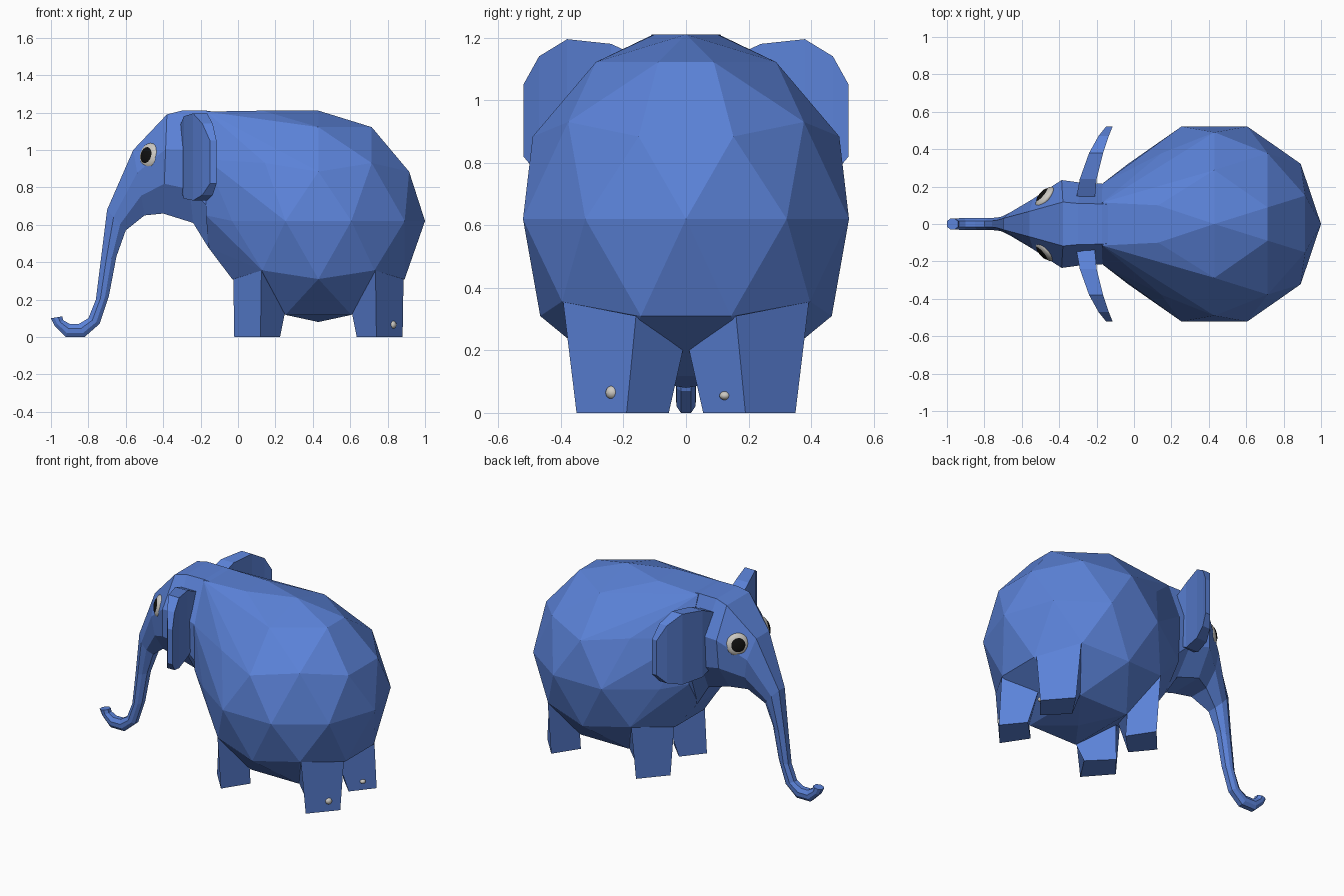
import bpy, bmesh
from mathutils import Vector

if "Cube" in bpy.data.objects:
    bpy.data.objects.remove(bpy.data.objects["Cube"])


def material(name, color):
    m = bpy.data.materials.new(name)
    m.diffuse_color = (*color, 1)
    m.use_nodes = True
    m.node_tree.nodes["Principled BSDF"].inputs["Base Color"].default_value = m.diffuse_color
    return m


BLUE = material("blue", (0.105, 0.225, 0.69))
GREY = material("eye_grey", (0.6, 0.58, 0.54))
BLACK = material("black", (0.005, 0.005, 0.005))


def finish(name, bm, mat):
    bmesh.ops.recalc_face_normals(bm, faces=bm.faces)
    me = bpy.data.meshes.new(name)
    bm.to_mesh(me)
    bm.free()
    ob = bpy.data.objects.new(name, me)
    bpy.context.collection.objects.link(ob)
    me.materials.append(mat)
    return ob


def loft(name, rings, mat):
    """Skin equal-length rings of points and cap both ends."""
    bm = bmesh.new()
    vs = [[bm.verts.new(p) for p in r] for r in rings]
    n = len(rings[0])
    for a, b in zip(vs, vs[1:]):
        for i in range(n):
            j = (i + 1) % n
            bm.faces.new((a[i], a[j], b[j], b[i]))
    bm.faces.new(vs[0])
    bm.faces.new(vs[-1])
    return finish(name, bm, mat)


def ball(name, loc, scale, mat, normal=None):
    """Flattened smooth sphere whose local z follows the normal."""
    bpy.ops.mesh.primitive_uv_sphere_add(segments=20, ring_count=12, location=loc)
    ob = bpy.context.object
    ob.name = name
    ob.scale = scale
    if normal:
        ob.rotation_euler = Vector(normal).to_track_quat('Z', 'Y').to_euler()
    bpy.ops.object.shade_smooth()
    ob.data.materials.append(mat)
    return ob


# Body: half a faceted ball mirrored in y, hulled with the back ridge and neck ring
src = bmesh.new()
bmesh.ops.create_icosphere(src, subdivisions=2, radius=1)
half = [(0.43 - v.co.y * 0.57, v.co.x * 0.548, max(0.62 + v.co.z * 0.59, 0.08))
        for v in src.verts if v.co.x > -0.001]
src.free()
half += [(0.13, 0.10, 1.21), (-0.17, 0.115, 1.205), (-0.17, 0.215, 0.95),
         (-0.17, 0.21, 0.65), (-0.16, 0.10, 0.48)]
bm = bmesh.new()
for x, y, z in half:
    bm.verts.new((x, y, z))
    if y > 0.01:
        bm.verts.new((x, -y, z))
hull = bmesh.ops.convex_hull(bm, input=bm.verts[:])
loose = [v for v in bm.verts if not v.link_faces]
bmesh.ops.delete(bm, geom=loose, context='VERTS')
finish("body", bm, BLUE)

# Head and trunk: one skin; top x, top z, bottom x, bottom z, half width
sections = [
    (-0.10, 1.20, -0.10, 0.45, 0.20),
    (-0.17, 1.21, -0.16, 0.48, 0.215),
    (-0.30, 1.21, -0.24, 0.61, 0.22),
    (-0.38, 1.19, -0.40, 0.66, 0.235),
    (-0.56, 1.00, -0.50, 0.65, 0.135),
    (-0.70, 0.68, -0.60, 0.57, 0.06),
    (-0.735, 0.40, -0.65, 0.43, 0.04),
    (-0.76, 0.20, -0.69, 0.22, 0.034),
    (-0.80, 0.10, -0.74, 0.07, 0.032),
    (-0.85, 0.07, -0.82, 0.00, 0.032),
    (-0.90, 0.07, -0.92, 0.00, 0.032),
    (-0.935, 0.09, -0.98, 0.06, 0.03),
    (-0.94, 0.11, -1.00, 0.10, 0.03),
]
profile = [(0.5, 1), (1, 0.3), (0.95, -0.4), (0.5, -1)]
profile += [(-w, t) for w, t in reversed(profile)]
rings = []
for tx, tz, bx, bz, hw in sections:
    rings.append([((tx * (1 + t) + bx * (1 - t)) / 2, w * hw,
                   (tz * (1 + t) + bz * (1 - t)) / 2) for w, t in profile])
loft("head_and_trunk", rings, BLUE)

# Ear columns: y, low z, high z, front x, back x
ear = [
    (0.13, 0.80, 1.13, -0.31, -0.21),
    (0.24, 0.74, 1.18, -0.29, -0.20),
    (0.38, 0.73, 1.195, -0.24, -0.165),
    (0.47, 0.76, 1.14, -0.19, -0.135),
    (0.52, 0.82, 1.05, -0.15, -0.115),
]
# Leg sole and the body corners it grows from; x is measured from the body centre
sole = [(0.31, 0.35, 0), (0.45, 0.19, 0), (0.34, 0.055, 0), (0.205, 0.19, 0)]
hip = [(0.305, 0.393, 0.355), (0.455, 0.16, 0.31), (0.30, 0.01, 0.20), (0.18, 0.235, 0.125)]

for s, side in ((-1, "left"), (1, "right")):
    loft(f"{side}_ear", [[(xf, s * y, z0), (xb, s * y, z0), (xb, s * y, z1), (xf, s * y, z1)]
                         for y, z0, z1, xf, xb in ear], BLUE)
    for e, end in ((-1, "front"), (1, "back")):
        loft(f"{side}_{end}_leg", [[(0.43 + e * x, s * y, z) for x, y, z in ring]
                                   for ring in (sole, hip)], BLUE)
    # Eye and pupil
    n = Vector((-0.74, s * 0.64, 0.2)).normalized()
    c = Vector((-0.475, s * 0.142, 0.968))
    ball(f"{side}_eye", c, (0.07, 0.07, 0.03), GREY, n)
    ball(f"{side}_pupil", c + n * 0.02, (0.045, 0.045, 0.014), BLACK, n)

# Toenails on the back feet
ball("left_toenail", (0.825, -0.235, 0.065), (0.022, 0.022, 0.022), GREY)
ball("right_toenail", (0.823, 0.125, 0.055), (0.018, 0.018, 0.014), GREY)
